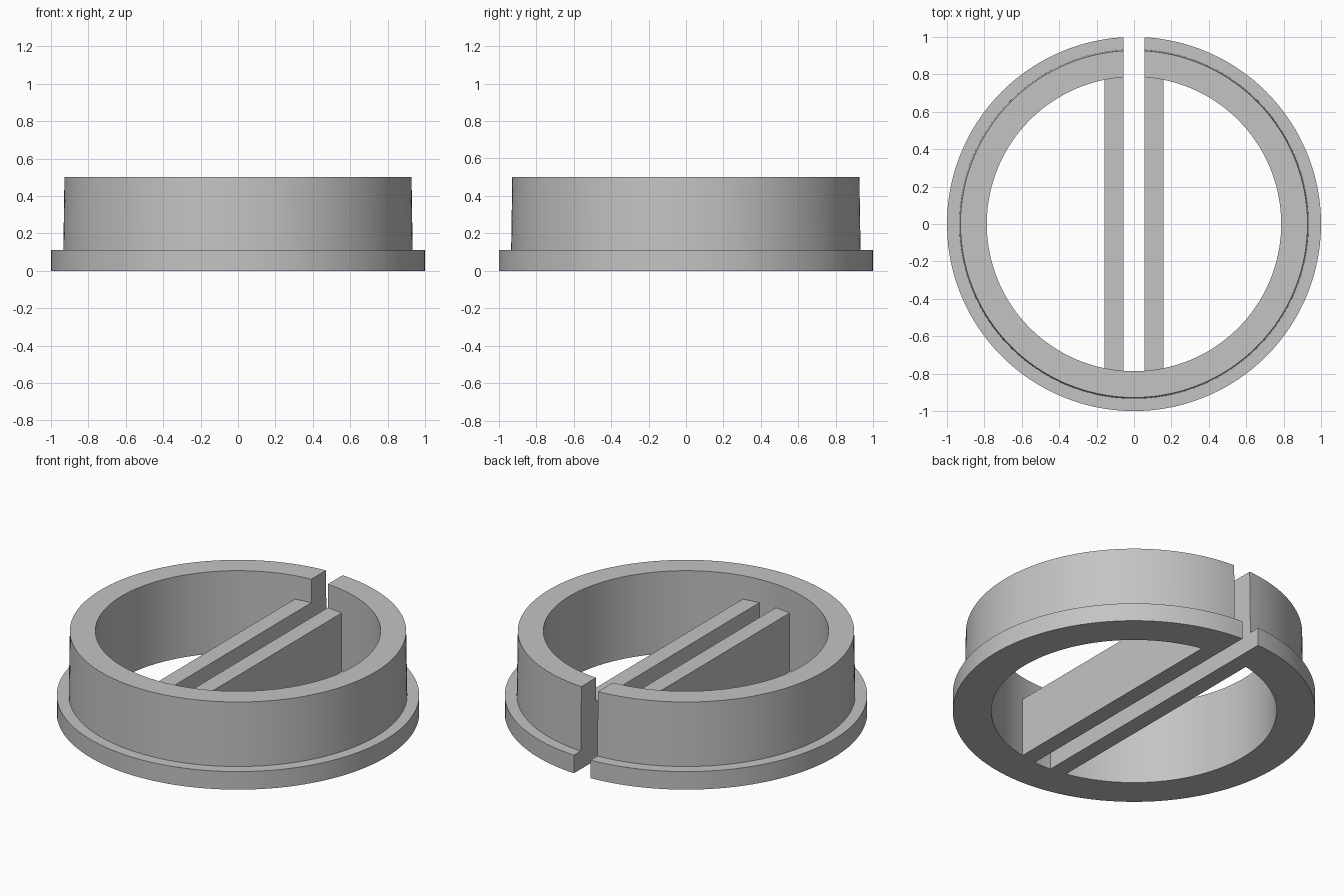
import bpy, bmesh, math

if "Cube" in bpy.data.objects:
    bpy.data.objects.remove(bpy.data.objects["Cube"], do_unlink=True)

SLOT = 0.056        # half width of the slot
BAR_OUT = 0.158     # outer side of each bar
R_IN = 0.787
BAR_TOP = 0.357
STEPS = 144

grey = bpy.data.materials.new("plain grey")
grey.use_nodes = True
colour = (0.55, 0.55, 0.55, 1)
grey.diffuse_color = colour
grey.node_tree.nodes["Principled BSDF"].inputs["Base Color"].default_value = colour


def finish(name, bm):
    bmesh.ops.recalc_face_normals(bm, faces=bm.faces[:])
    mesh = bpy.data.meshes.new(name)
    bm.to_mesh(mesh)
    bm.free()
    mesh.materials.append(grey)
    obj = bpy.data.objects.new(name, mesh)
    bpy.context.collection.objects.link(obj)
    return obj


# Flanged ring: a profile swept around z, stopping at the flat sides of the slot
profile = [(R_IN, 0), (1, 0), (1, 0.11), (0.934, 0.11), (0.928, 0.5), (R_IN, 0.5)]
bm = bmesh.new()
sections = []
for i in range(STEPS + 1):
    section = []
    for r, z in profile:
        gap = math.asin(SLOT / r)
        a = gap + (2 * math.pi - 2 * gap) * i / STEPS
        section.append(bm.verts.new((r * math.sin(a), r * math.cos(a), z)))
    sections.append(section)
n = len(profile)
for a, b in zip(sections, sections[1:]):
    for k in range(n):
        bm.faces.new((a[k], a[(k + 1) % n], b[(k + 1) % n], b[k]))
bm.faces.new(sections[0])
bm.faces.new(sections[-1])
ring = finish("split_flanged_ring", bm)
bpy.ops.object.select_all(action="DESELECT")
ring.select_set(True)
bpy.context.view_layer.objects.active = ring
bpy.ops.object.shade_smooth_by_angle(angle=math.radians(30))

# Two parallel bars whose ends meet the inside of the ring
for name, side in (("left_bar", 1), ("right_bar", -1)):
    bm = bmesh.new()
    outline = []
    for x, end in ((SLOT, -1), (BAR_OUT, -1), (BAR_OUT, 1), (SLOT, 1)):
        y = math.sqrt(R_IN ** 2 - x ** 2) + 0.002
        outline.append(bm.verts.new((side * x, end * y, 0)))
    base = bm.faces.new(outline)
    top = bmesh.ops.extrude_face_region(bm, geom=[base], use_keep_orig=True)
    raised = [v for v in top["geom"] if isinstance(v, bmesh.types.BMVert)]
    bmesh.ops.translate(bm, verts=raised, vec=(0, 0, BAR_TOP))
    finish(name, bm)
